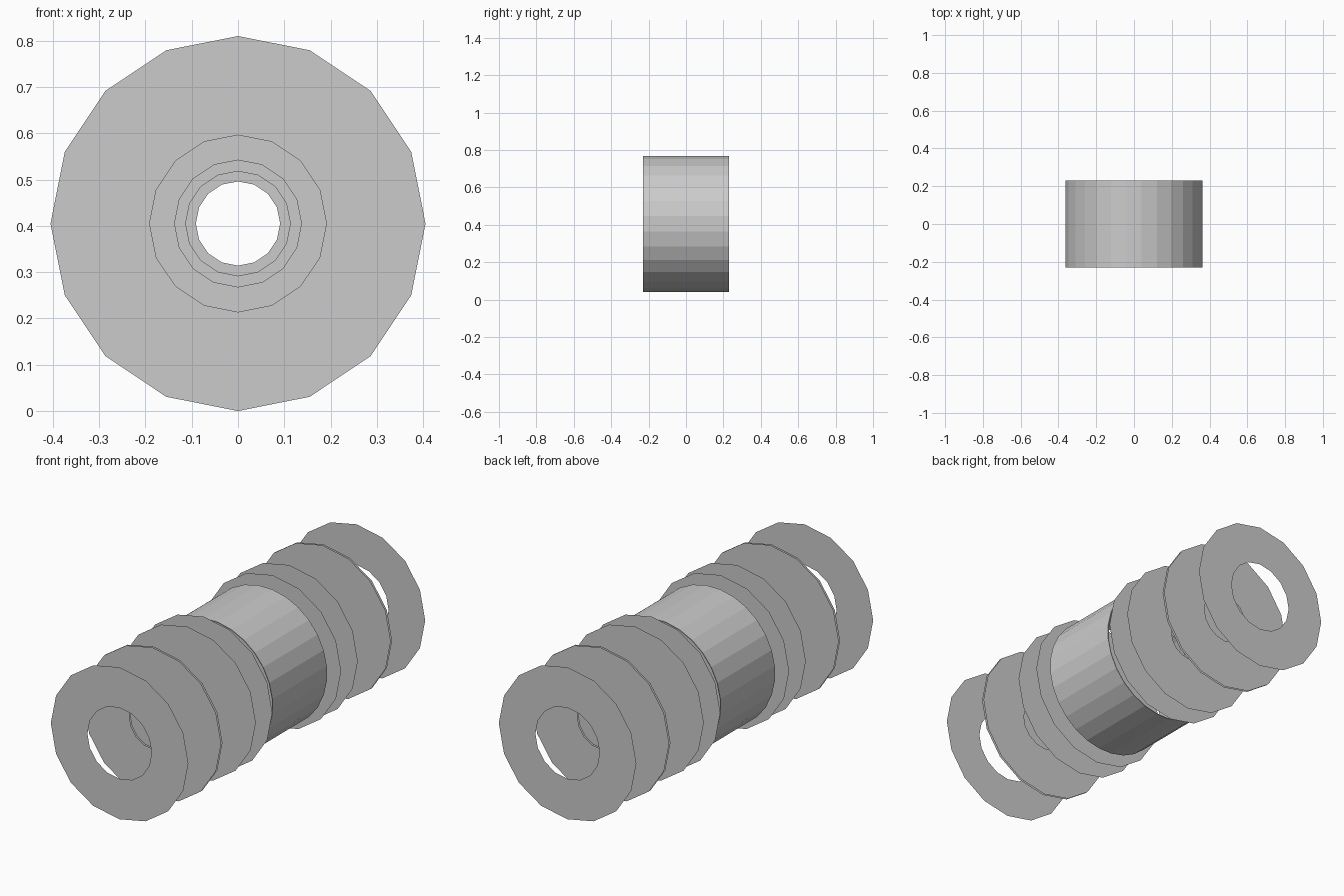
import bpy, bmesh
from math import sin, cos, pi

if "Cube" in bpy.data.objects:
    bpy.data.objects.remove(bpy.data.objects["Cube"])

CZ = 0.405        # height of the common axis
DISC_R = 0.405    # outer radius of every disc


def ring(bm, r, y, sides, offset=0.0):
    return [bm.verts.new((r * sin(2 * pi * (i + offset) / sides), y,
                          CZ + r * cos(2 * pi * (i + offset) / sides)))
            for i in range(sides)]


def bridge(bm, a, b):
    n = len(a)
    for i in range(n):
        j = (i + 1) % n
        bm.faces.new((a[i], a[j], b[j], b[i]))


def finish(bm, name):
    me = bpy.data.meshes.new(name)
    bm.to_mesh(me)
    bm.free()
    ob = bpy.data.objects.new(name, me)
    bpy.context.collection.objects.link(ob)
    return ob


# Paper-thin discs: (distance from centre, hole radius, gap between its two sheets)
discs = [(0.29, 0.091, 0.002), (0.43, 0.113, 0.003),
         (0.715, 0.137, 0.011), (0.9985, 0.191, 0.003)]
for side, label in ((-1, "front"), (1, "back")):
    for k, (y, hole, gap) in enumerate(discs, 1):
        bm = bmesh.new()
        for s in (-1, 1):
            yy = side * y + s * gap / 2
            a, b = ring(bm, DISC_R, yy, 16), ring(bm, hole, yy, 16)
            if s > 0:
                a, b = b, a
            bridge(bm, a, b)
        finish(bm, f"{label}_disc_{k}")

# Central barrel: open 28-sided tube with a flat facet on top
bm = bmesh.new()
bridge(bm, ring(bm, 0.366, -0.229, 28, 0.5), ring(bm, 0.366, 0.229, 28, 0.5))
bmesh.ops.recalc_face_normals(bm, faces=bm.faces)
barrel = finish(bm, "barrel")
wall = barrel.modifiers.new("wall", "SOLIDIFY")
wall.thickness = 0.004
wall.offset = -1
